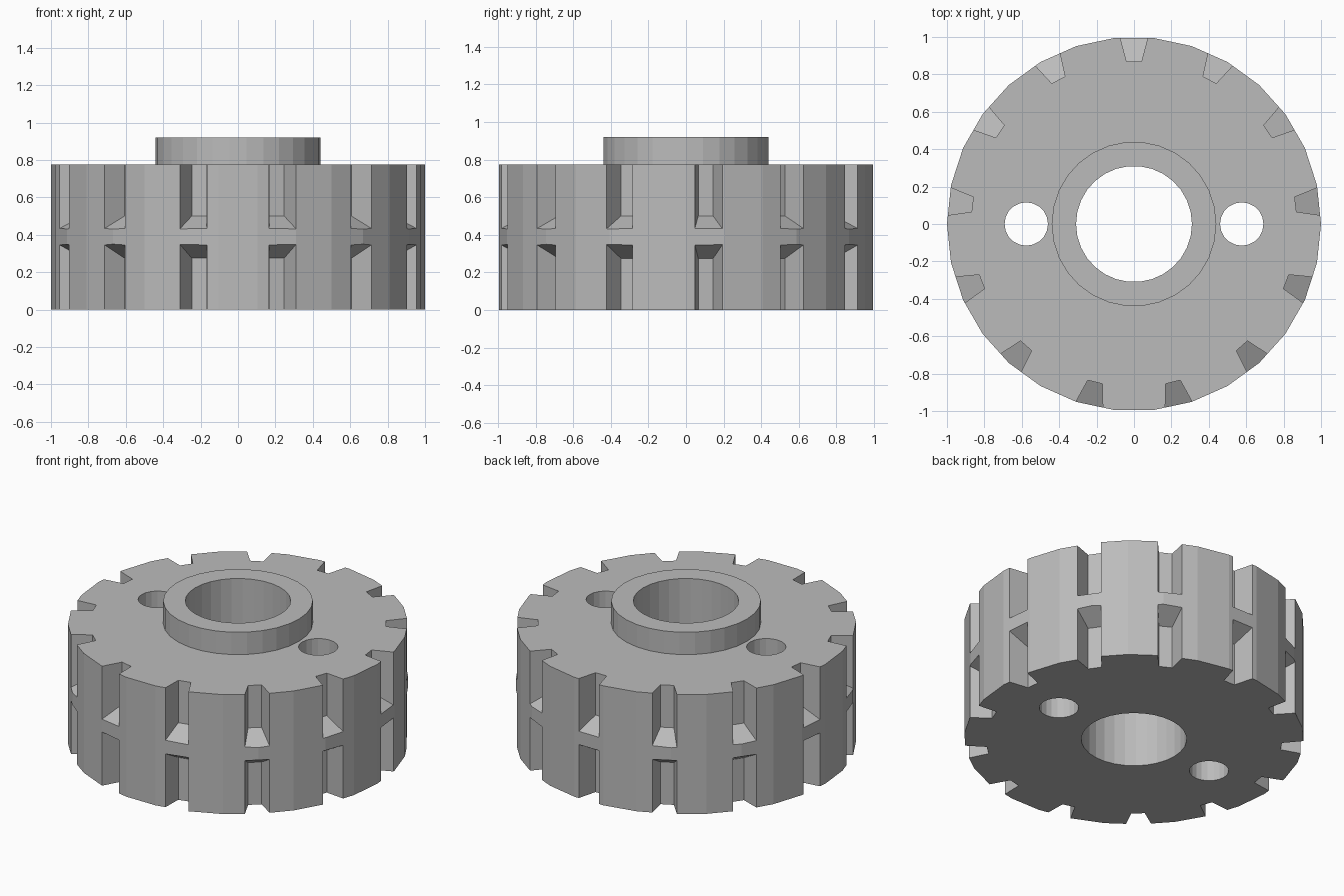
import bpy, bmesh, math
from mathutils import Matrix, Vector

cube = bpy.data.objects.get("Cube")
if cube:
    bpy.data.objects.remove(cube, do_unlink=True)

SIDES, NOTCHES = 30, 13
HEIGHT = 0.775

grey = bpy.data.materials.new("plain grey")
grey.use_nodes = True
colour = (0.5, 0.5, 0.5, 1)
grey.diffuse_color = colour
grey.node_tree.nodes["Principled BSDF"].inputs["Base Color"].default_value = colour


def make_object(name, bm):
    bmesh.ops.recalc_face_normals(bm, faces=bm.faces)
    mesh = bpy.data.meshes.new(name)
    bm.to_mesh(mesh)
    bm.free()
    mesh.materials.append(grey)
    obj = bpy.data.objects.new(name, mesh)
    bpy.context.scene.collection.objects.link(obj)
    return obj


def add_notch(bm, angle, z_outer, z_inner, z_end):
    """Tapered slot, narrower and shorter toward the hub, open at z_end."""
    rings = []
    inner_r, outer_r = 0.87, 1.13
    for r, half, z in ((inner_r, 0.04, z_inner),
                       (outer_r, 0.11, 2 * z_outer - z_inner)):
        rings.append([bm.verts.new((s * half, r, h))
                      for s, h in ((-1, z), (1, z), (1, z_end), (-1, z_end))])
    a, b = rings
    bm.faces.new(a)
    bm.faces.new(b[::-1])
    for i in range(4):
        j = (i + 1) % 4
        bm.faces.new((a[i], b[i], b[j], a[j]))
    bmesh.ops.rotate(bm, verts=a + b, cent=(0, 0, 0),
                     matrix=Matrix.Rotation(angle, 3, "Z"))


# Slotted wheel with raised collar and bore, turned from one profile
bm = bmesh.new()
profile = [(0.31, 0), (1, 0), (1, HEIGHT), (0.44, HEIGHT), (0.44, 0.92), (0.31, 0.92)]
verts = [bm.verts.new((r, 0, z)) for r, z in profile]
edges = [bm.edges.new((verts[i - 1], verts[i])) for i in range(len(verts))]
bmesh.ops.spin(bm, geom=verts + edges, cent=(0, 0, 0), axis=(0, 0, 1),
               angle=math.tau, steps=SIDES, use_merge=True)
bmesh.ops.remove_doubles(bm, verts=bm.verts, dist=0.0001)
wheel = make_object("slotted_wheel", bm)

# Rim notches, above and below the middle rib, and the two drive pin holes
bm = bmesh.new()
for i in range(NOTCHES):
    angle = i * math.tau / NOTCHES
    add_notch(bm, angle, 0.43, 0.5, 1)
    add_notch(bm, angle, 0.35, 0.275, -0.2)
for side in (-1, 1):
    bmesh.ops.create_cone(bm, cap_ends=True, segments=20, radius1=0.116, radius2=0.116,
                          depth=2, matrix=Matrix.Translation(Vector((side * 0.576, 0, 0.4))))
cutter = make_object("notch_and_pin_hole_cutter", bm)
cutter.hide_render = True
cutter.hide_set(True)

cut = wheel.modifiers.new("cut notches and holes", "BOOLEAN")
cut.operation = "DIFFERENCE"
cut.solver = "EXACT"
cut.object = cutter
